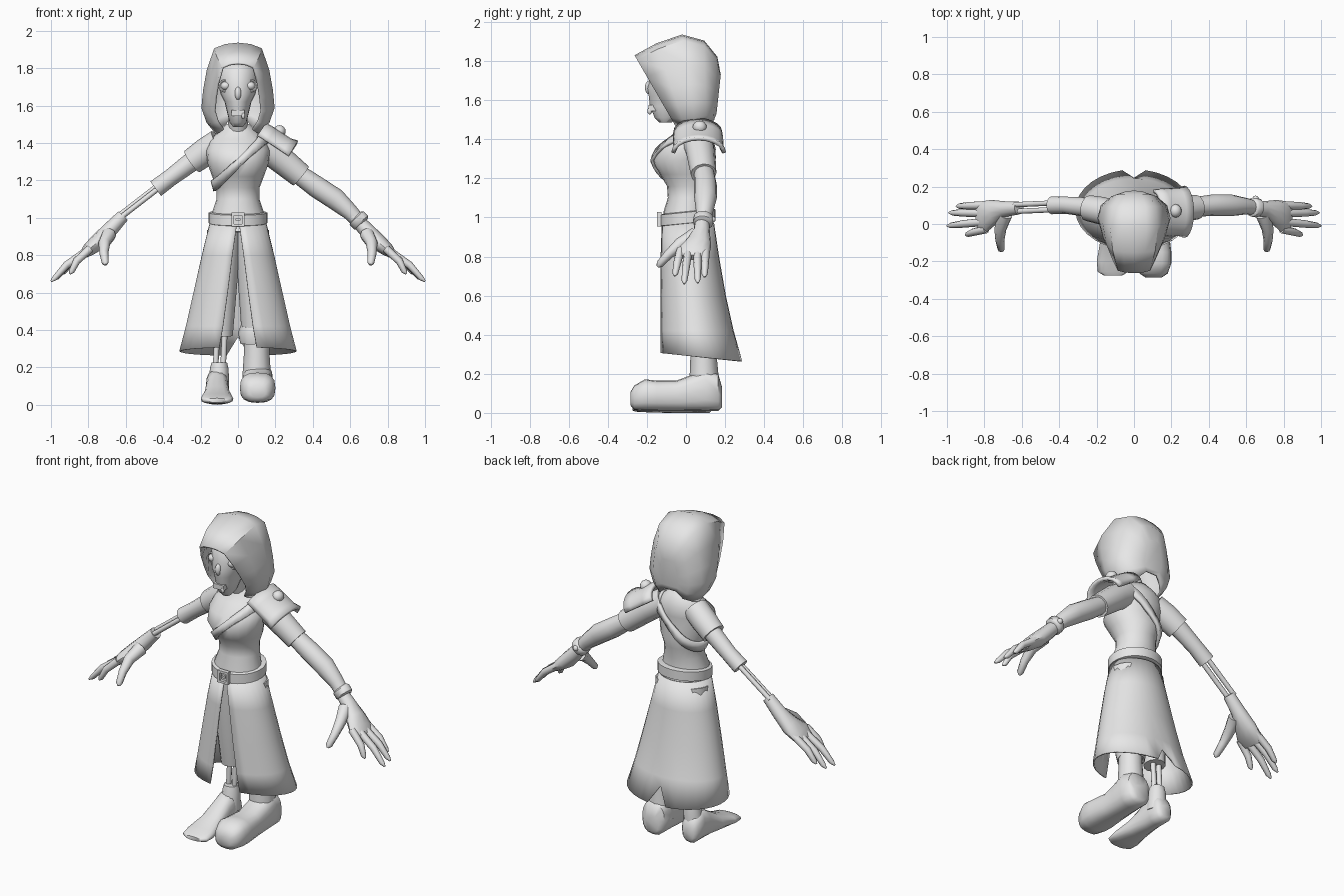
import bpy, bmesh
from math import sin, cos, pi, asin, radians
from mathutils import Vector as V

if "Cube" in bpy.data.objects:
    bpy.data.objects.remove(bpy.data.objects["Cube"])

X, Y, Z = V((1, 0, 0)), V((0, 1, 0)), V((0, 0, 1))
gray = bpy.data.materials.new("plain_gray")
gray.use_nodes = True
gray.diffuse_color = (0.8, 0.8, 0.8, 1)
gray.node_tree.nodes["Principled BSDF"].inputs["Base Color"].default_value = (0.8, 0.8, 0.8, 1)


def finish(name, bm, thick=0, angle=50):
    """Turn a bmesh into a smooth-shaded object, optionally thickened."""
    bmesh.ops.recalc_face_normals(bm, faces=bm.faces)
    mesh = bpy.data.meshes.new(name)
    bm.to_mesh(mesh)
    bm.free()
    mesh.materials.append(gray)
    mesh.shade_smooth()
    mesh.set_sharp_from_angle(angle=radians(angle))
    obj = bpy.data.objects.new(name, mesh)
    bpy.context.collection.objects.link(obj)
    if thick:
        mod = obj.modifiers.new("thickness", 'SOLIDIFY')
        mod.thickness, mod.offset = thick, 0
    return obj


def grid(name, rows, closed=True, first=True, last=True, thick=0, angle=50):
    """Skin a list of point rows; closed rows make tubes, ends may be capped."""
    bm = bmesh.new()
    vs = [[bm.verts.new(p) for p in row] for row in rows]
    n = len(rows[0])
    for a, b in zip(vs, vs[1:]):
        for i in range(n if closed else n - 1):
            j = (i + 1) % n
            bm.faces.new((a[i], a[j], b[j], b[i]))
    if first:
        bm.faces.new(vs[0])
    if last:
        bm.faces.new(vs[-1])
    return finish(name, bm, thick, angle)


def ring(c, a, b, n=16, p=1.0):
    """Ellipse of points, squarer when p is below one."""
    def f(v):
        return abs(v) ** p * (1 if v > 0 else -1)
    return [V(c) + a * f(cos(2 * pi * i / n)) + b * f(sin(2 * pi * i / n)) for i in range(n)]


def tube(name, pts, radii, n=12, ref=Y):
    """Sweep circles or ellipses along a path."""
    pts = [V(p) for p in pts]
    rows = []
    for i, p in enumerate(pts):
        t = (pts[min(i + 1, len(pts) - 1)] - pts[max(i - 1, 0)]).normalized()
        a = (ref - t * ref.dot(t)).normalized()
        r = radii[i] if isinstance(radii[i], tuple) else (radii[i], radii[i])
        rows.append(ring(p, a * r[0], t.cross(a) * r[1], n))
    return grid(name, rows)


def stack(name, levels, n=20):
    """Horizontal ellipses given as (z, y centre, x radius, y radius)."""
    return grid(name, [ring((0, y, z), X * rx, Y * ry, n) for z, y, rx, ry in levels])


def ball(name, loc, size):
    bm = bmesh.new()
    bmesh.ops.create_uvsphere(bm, u_segments=12, v_segments=8, radius=1)
    bmesh.ops.scale(bm, vec=size, verts=bm.verts)
    bmesh.ops.translate(bm, vec=loc, verts=bm.verts)
    return finish(name, bm)


def box(name, loc, size):
    bm = bmesh.new()
    bmesh.ops.create_cube(bm, size=1)
    bmesh.ops.scale(bm, vec=size, verts=bm.verts)
    bmesh.ops.translate(bm, vec=loc, verts=bm.verts)
    return finish(name, bm, angle=30)


# Torso and neck
BODY = [(.95, .01, .145, .125), (1.03, 0, .138, .115), (1.1, .015, .115, .108),
        (1.16, .015, .115, .112), (1.22, .005, .138, .138), (1.29, -.02, .163, .15),
        (1.36, 0, .17, .14), (1.42, .03, .15, .105), (1.46, .04, .1, .075), (1.5, .03, .06, .05)]
stack("torso", BODY)
tube("neck", [(0, .04, 1.42), (0, -.03, 1.58)], [.055, .05], ref=X)


def body_at(z):
    for a, b in zip(BODY, BODY[1:]):
        if z <= b[0]:
            k = max(0, (z - a[0]) / (b[0] - a[0]))
            return [u + (v - u) * k for u, v in zip(a, b)]
    return BODY[-1]


# Diagonal strap hugging the torso
strap = [[], []]
for i in range(33):
    t = 2 * pi * i / 32
    z = 1.29
    for _ in range(12):
        _, y, rx, ry = body_at(z)
        z = (z + 1.29 + rx * cos(t)) / 2
    for row, dz in zip(strap, (-.028, .028)):
        _, y, rx, ry = body_at(z + dz)
        row.append(V(((rx + .008) * cos(t), y + (ry + .008) * sin(t), z + dz)))
grid("chest_strap", strap, closed=False, first=False, last=False, thick=.018)

# Belt and buckle
belt = [(-.032, 0), (-.028, .014), (.028, .014), (.032, 0)]
rows = []
for dz, grow in belt:
    row = ring((0, .01, .998 + dz), X * (.143 + grow), Y * (.128 + grow), 24)
    rows.append([p + Z * p.y * .1 for p in row])
grid("belt", rows, angle=40)
for s in (-1, 1):
    box("buckle_side", (s * .029, -.137, .99), (.014, .025, .072))
    box("buckle_bar", (0, -.137, .99 + s * .03), (.07, .025, .014))
box("buckle_pin", (0, -.135, .99), (.025, .02, .012))

# Long coat skirt with a front slit and a rear notch
SKIRT = [(.97, .148, -.12, .14, .006), (.8, .19, -.128, .165, .03), (.6, .235, -.132, .2, .055),
         (.42, .275, -.135, .24, .08), (.285, .31, -.137, .288, .1)]
rows = []
for k, (z, rx, yf, yb, slit) in enumerate(SKIRT):
    start = asin(slit / rx)
    row = []
    for i in range(29):
        t = -pi / 2 + start + (2 * pi - 2 * start) * i / 28
        p = V((rx * cos(t), (yf + yb) / 2 + (yb - yf) / 2 * sin(t), z))
        if k == len(SKIRT) - 1:
            p.z -= .022 * sin(t)
            if i == 14:
                p += V((0, -.045, .1))
        row.append(p)
    rows.append(row)
grid("skirt", rows, closed=False, first=False, last=False, thick=.008)

# Head, face details
stack("head", [(1.485, -.105, .025, .03), (1.51, -.1, .045, .06), (1.57, -.09, .06, .095),
               (1.62, -.08, .072, .11), (1.66, -.07, .093, .13), (1.71, -.06, .105, .125),
               (1.78, -.06, .103, .125), (1.83, -.04, .075, .085)])
ball("nose", (0, -.19, 1.665), (.018, .02, .035))
box("mouth", (0, -.172, 1.56), (.07, .04, .03))
ball("tooth", (.028, -.186, 1.545), (.01, .012, .018))
for s in (-1, 1):
    ball("eye", (s * .066, -.148, 1.705), (.027, .026, .023))
    lid = [(s * .066 + .033 * cos(a), -.152 + .012 * abs(cos(a)), 1.705 + .029 * sin(a))
           for a in [2 * pi * i / 14 for i in range(15)]]
    tube("eye_rim", lid, [.007] * 15, 6)

# Hood made of arches running from the face opening to the back
ARCH = [(0, 0), (.35, .015), (.65, .06), (.85, .3), (.95, .52), (1, .72), (.86, .88), (.62, 1)]
HOOD = [(-.26, 1.825, -.05, 1.47, .125), (-.15, 1.885, 0, 1.455, .168), (-.02, 1.93, .05, 1.455, .19),
        (.09, 1.9, .1, 1.47, .172), (.155, 1.82, .135, 1.49, .12), (.172, 1.73, .15, 1.53, .06)]
rows = []
for y0, z0, y1, z1, w in HOOD:
    half = [V((x * w, y0 + (y1 - y0) * s, z0 + (z1 - z0) * s)) for x, s in ARCH]
    rows.append([V((-p.x, p.y, p.z)) for p in half[:0:-1]] + half)
grid("hood", rows, closed=False, first=False, thick=.012)

# Sleeves and arms: the right forearm is bare rods
tube("right_sleeve", [(-.1, .05, 1.4), (-.17, .07, 1.355), (-.246, .085, 1.3)], [.075, .075, .07])
tube("right_upper_arm", [(-.2, .085, 1.335), (-.36, .1, 1.215), (-.44, .1, 1.155)], [.055, .046, .048])
for dy in (-.018, .018):
    tube("right_forearm_rod", [(-.42, .095 + dy, 1.17 + dy / 2), (-.64, .085 + dy, 1 + dy / 2)], [.014, .014], 8)
tube("left_sleeve", [(.1, .05, 1.4), (.2, .075, 1.335), (.337, .09, 1.223)], [.075, .075, .066])
tube("left_arm", [(.3, .09, 1.25), (.42, .1, 1.165), (.52, .1, 1.1), (.6, .095, 1.03), (.66, .085, .965)],
     [.05, .058, .058, .044, .036])
tube("left_bracelet", [(.628, .09, 1.005), (.635, .09, .998), (.658, .087, .973), (.665, .086, .966)],
     [.04, .052, .052, .04])
ball("bracelet_bead", (.65, .135, .99), (.017, .017, .017))

# Hands
FINGERS = [(.1, .095, .95, .695), (.058, .06, .99, .665), (.012, -.01, 1, .66), (-.028, -.058, .9, .7)]
for s, side in ((-1, "right"), (1, "left")):
    tube(side + "_hand", [(s * .615, .085, 1.01), (s * .69, .08, .93), (s * .75, .065, .868),
                          (s * .8, .04, .828), (s * .835, .035, .795)],
         [.034, .042, (.066, .045), (.084, .036), (.075, .018)])
    for y0, y1, x, z in FINGERS:
        a, b = V((s * .79, y0, .835)), V((s * x, y1, z))
        mid = a.lerp(b, .55) + V((s * .012, 0, .008))
        tube(side + "_finger", [a, mid, a.lerp(b, .9), b], [.022, .02, .015, .005], 8)
    tube(side + "_thumb", [(s * .69, .05, .91), (s * .715, -.03, .865), (s * .717, -.09, .81),
                           (s * .71, -.135, .76), (s * .707, -.145, .748)],
         [.04, .032, .024, .019, .007], 8, ref=X)

# Shoulder guard with a knob
rows = []
for u, flare in ((0, 0), (.3, .004), (.8, .004), (1, .016)):
    c = V((.105, .06, 1.44)).lerp(V((.27, .065, 1.33)), u)
    up = V((.55, 0, .83))
    rows.append([c + Y * (.115 + flare) * cos(a) + up * (.072 + flare) * sin(a)
                 for a in [pi * i / 10 for i in range(11)]])
grid("shoulder_guard", rows, closed=False, first=False, last=False, thick=.02, angle=35)
ball("shoulder_knob", (.222, .07, 1.462), (.033, .036, .033))


def foot(name, x, rows, p):
    """Foot along y from rows of (y, half width, bottom, top)."""
    grid(name, [ring((x, y, (lo + hi) / 2), X * w, Z * (hi - lo) / 2, 16, p) for y, w, lo, hi in rows])


# Legs, left boot, and bare right foot on rods
tube("left_leg", [(.075, .03, .93), (.085, .04, .7), (.09, .07, .4)], [.09, .088, .072], ref=X)
tube("left_trouser_cuff", [(.085, .065, .43), (.088, .075, .39), (.09, .08, .33)], [.07, .088, .078], ref=X)
tube("left_boot_shaft", [(.1, .088, .4), (.1, .09, .28), (.1, .095, .1)], [.068, .068, .08], ref=X)
foot("left_boot", .105, [(.185, .045, .03, .13), (.165, .075, .01, .2), (.1, .082, .01, .23),
                         (.03, .08, .01, .195), (-.05, .082, .01, .165), (-.15, .095, .01, .165),
                         (-.21, .095, .01, .172), (-.265, .075, .015, .14), (-.285, .045, .04, .105)], .75)
tube("right_leg", [(-.075, .03, .93), (-.085, .04, .7), (-.09, .07, .37)], [.09, .085, .062], ref=X)
for dx in (-.02, .02):
    tube("right_shin_rod", [(-.09 + dx, .08, .4), (-.1 + dx, .08, .2)], [.015, .015], 8, ref=X)
tube("right_ankle", [(-.1, .08, .225), (-.1, .08, .19), (-.105, .07, .08)], [.042, .05, .058], ref=X)
foot("right_foot", -.112, [(.14, .035, .02, .1), (.12, .055, 0, .15), (.06, .06, 0, .19),
                           (0, .06, 0, .16), (-.1, .07, 0, .1), (-.2, .087, .003, .06),
                           (-.255, .082, .006, .045), (-.275, .05, .012, .035)], .8)
